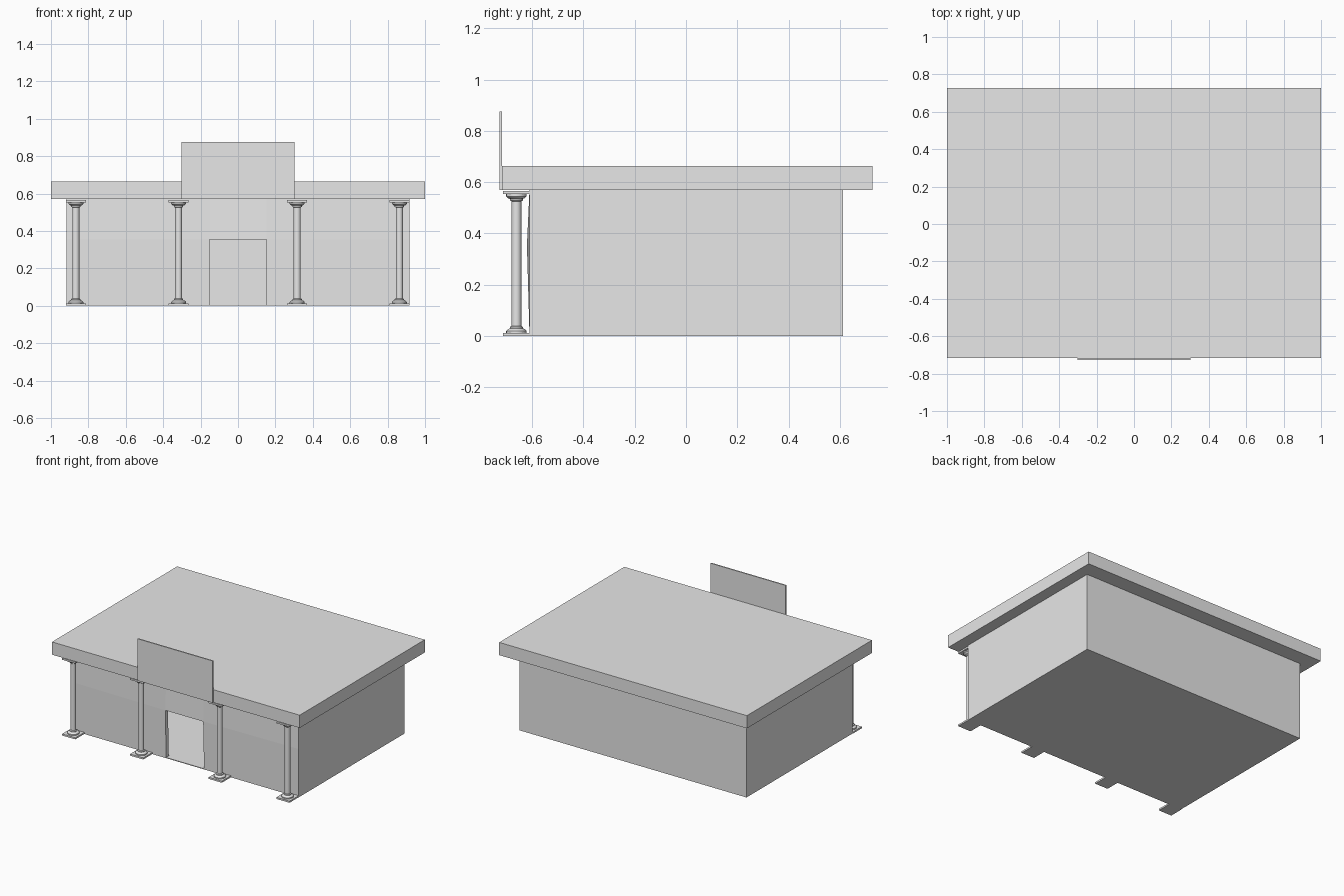
import bpy, bmesh, math

cube = bpy.data.objects.get("Cube")
if cube:
    bpy.data.objects.remove(cube, do_unlink=True)

grey = bpy.data.materials.new("plain grey")
grey.use_nodes = True
grey.diffuse_color = (0.8, 0.8, 0.8, 1)
grey.node_tree.nodes["Principled BSDF"].inputs["Base Color"].default_value = (0.8, 0.8, 0.8, 1)


def add_object(name, bm):
    bmesh.ops.recalc_face_normals(bm, faces=bm.faces)
    mesh = bpy.data.meshes.new(name)
    bm.to_mesh(mesh)
    bm.free()
    mesh.materials.append(grey)
    obj = bpy.data.objects.new(name, mesh)
    bpy.context.collection.objects.link(obj)
    return obj


def add_box(bm, x, y, z):
    """Add a box spanning the given (low, high) ranges."""
    made = bmesh.ops.create_cube(bm, size=1)
    for v in made["verts"]:
        v.co = [r[0] if c < 0 else r[1] for c, r in zip(v.co, (x, y, z))]


def box(name, x, y, z):
    bm = bmesh.new()
    add_box(bm, x, y, z)
    return add_object(name, bm)


SIDE, FRONT, BACK = 0.917, -0.61, 0.612
EAVES, THICK, SLAB = 0.57, 0.03, 0.005

# Floor, roof and sign board
box("floor", (-SIDE, SIDE), (FRONT, BACK), (0, SLAB))
box("roof", (-1, 1), (-0.717, 0.726), (EAVES, 0.663))
box("sign_board", (-0.303, 0.303), (-0.726, -0.717), (EAVES, 0.876))

# Plain walls
box("back_wall", (-SIDE, SIDE), (BACK - THICK, BACK), (SLAB, EAVES))
for name, s in (("left_wall", 1), ("right_wall", -1)):
    box(name, sorted((s * SIDE, s * (SIDE - THICK))),
        (FRONT + THICK, BACK - THICK), (SLAB, EAVES))

# Front wall: panels around the doorway, bowed out slightly at the lintel
DOOR_X, DOOR_Z = 0.153, 0.353
bm = bmesh.new()
xs = (-SIDE, -DOOR_X, DOOR_X, SIDE)
zs = (SLAB, DOOR_Z, EAVES)
grid = [[bm.verts.new((x, FRONT - 0.01 * (abs(x) < 0.5 and z == DOOR_Z), z))
         for z in zs] for x in xs]
for i in range(3):
    for j in range(2):
        if (i, j) != (1, 0):
            bm.faces.new((grid[i][j], grid[i + 1][j],
                          grid[i + 1][j + 1], grid[i][j + 1]))
solid = bmesh.ops.extrude_face_region(bm, geom=bm.faces[:], use_keep_orig=True)
for v in solid["geom"]:
    if isinstance(v, bmesh.types.BMVert):
        v.co.y += THICK
add_object("front_wall", bm)

# Columns: square plinth and cap, with a turned shaft between
COLUMN_Y, TOP, HALF = -0.661, 0.565, 0.053
foot = [(0.04, 0.012), (0.04, 0.02), (0.032, 0.028), (0.025, 0.03),
        (0.025, 0.036), (0.019, 0.04)]
profile = foot + [(r, TOP - z) for r, z in reversed(foot)]


def column(name, x):
    bm = bmesh.new()
    for z in ((0, 0.012), (TOP - 0.012, TOP)):
        add_box(bm, (x - HALF, x + HALF), (COLUMN_Y - HALF, COLUMN_Y + HALF), z)
    verts = [bm.verts.new((x + r, COLUMN_Y, z)) for r, z in profile]
    edges = [bm.edges.new(pair) for pair in zip(verts, verts[1:])]
    bmesh.ops.spin(bm, geom=verts + edges, cent=(x, COLUMN_Y, 0), axis=(0, 0, 1),
                   angle=math.tau, steps=20, use_merge=True)
    bmesh.ops.remove_doubles(bm, verts=bm.verts, dist=0.0001)
    obj = add_object(name, bm)
    bpy.ops.object.select_all(action="DESELECT")
    obj.select_set(True)
    bpy.context.view_layer.objects.active = obj
    bpy.ops.object.shade_smooth_by_angle(angle=math.radians(30))


for name, x in (("outer_right_column", -0.867), ("inner_right_column", -0.318),
                ("inner_left_column", 0.316), ("outer_left_column", 0.863)):
    column(name, x)
